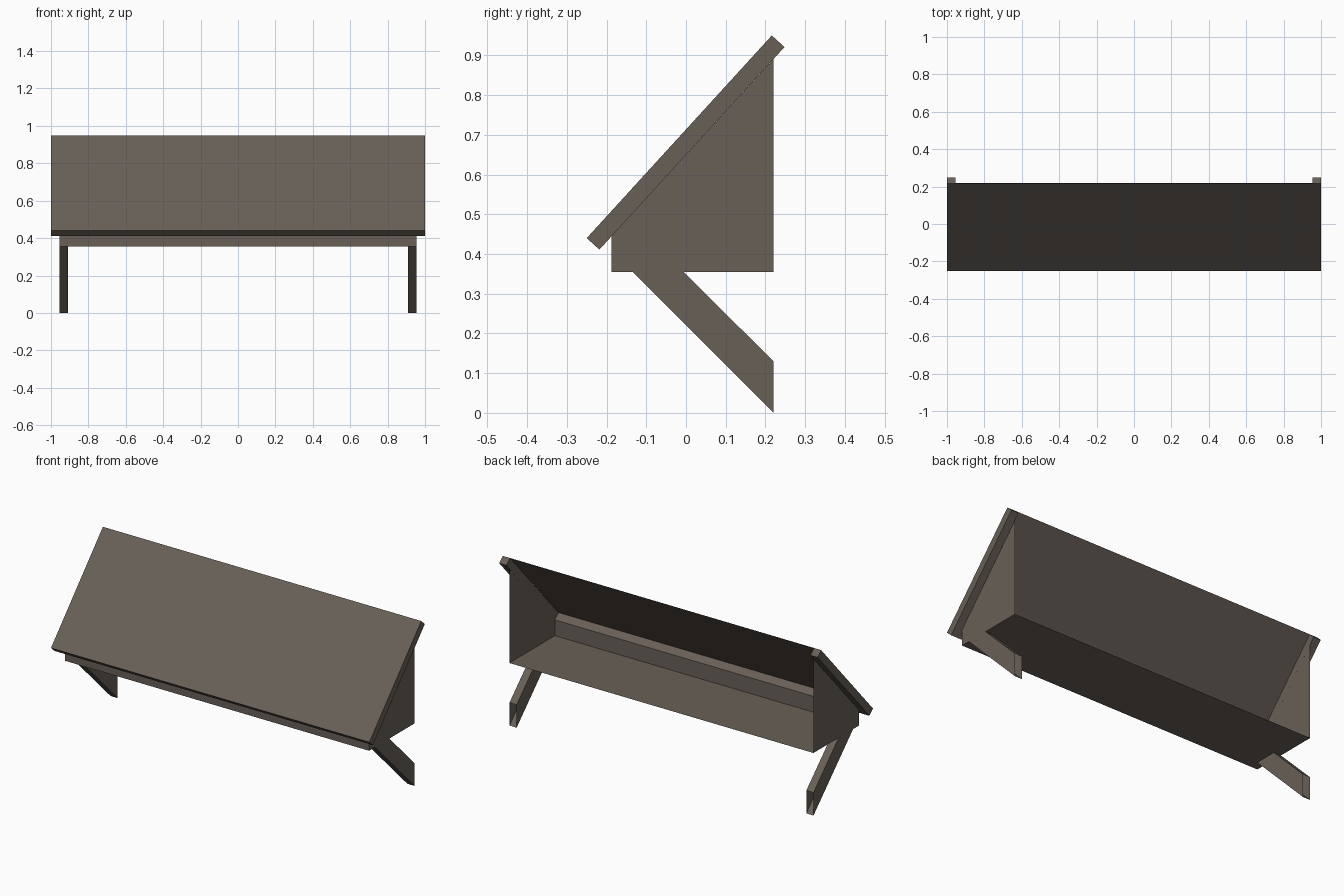
import bpy, bmesh

cube = bpy.data.objects.get("Cube")
if cube:
    bpy.data.objects.remove(cube, do_unlink=True)

wood = bpy.data.materials.new("dark brown wood")
wood.use_nodes = True
colour = (0.140, 0.117, 0.096, 1)
wood.diffuse_color = colour
wood.node_tree.nodes["Principled BSDF"].inputs["Base Color"].default_value = colour


def prism(name, profile, x0, x1, open_edges=(), caps=True):
    """Extrude a counter-clockwise (y, z) profile along x, leaving some edges open."""
    bm = bmesh.new()
    left = [bm.verts.new((x1, y, z)) for y, z in profile]
    right = [bm.verts.new((x0, y, z)) for y, z in profile]
    n = len(profile)
    for i in range(n):
        j = (i + 1) % n
        if i not in open_edges:
            bm.faces.new((left[i], right[i], right[j], left[j]))
    if caps:
        bm.faces.new(left)
        bm.faces.new(right[::-1])
    mesh = bpy.data.meshes.new(name)
    bm.to_mesh(mesh)
    bm.free()
    mesh.materials.append(wood)
    obj = bpy.data.objects.new(name, mesh)
    bpy.context.collection.objects.link(obj)
    return obj


def pair(name, profile, inner, outer, open_edges=()):
    prism("left_" + name, profile, inner, outer, open_edges)
    prism("right_" + name, profile, -outer, -inner, open_edges)


# Key points of the sloping top, seen from the side
low_top, low_under = (-0.25, 0.44), (-0.218, 0.411)
high_top, high_under = (0.216, 0.95), (0.248, 0.921)
rail_top, rail_under = (-0.219, 0.474), (-0.187, 0.445)
INNER = 0.955

# Sloping top: a thin panel framed by two side rails and a front rail
pair("top_rail", [low_top, low_under, high_under, high_top], INNER, 1.0)
prism("front_rail", [low_top, low_under, rail_under, rail_top], -INNER, INNER, caps=False)
prism("sloping_panel", [high_top, rail_top], -INNER, INNER, open_edges=(1,), caps=False)

# Box below, open at the back and under the panel
box = [(-0.187, 0.355), (0.22, 0.355), (0.22, 0.89), rail_under]
prism("open_box", box, -INNER, INNER, open_edges=(1, 2))

# Slanting legs, open where they meet the box and the wall
leg = [(-0.135, 0.355), (0.22, 0.0), (0.22, 0.13), (-0.006, 0.355)]
pair("leg", leg, 0.91, INNER, open_edges=(1, 3))
